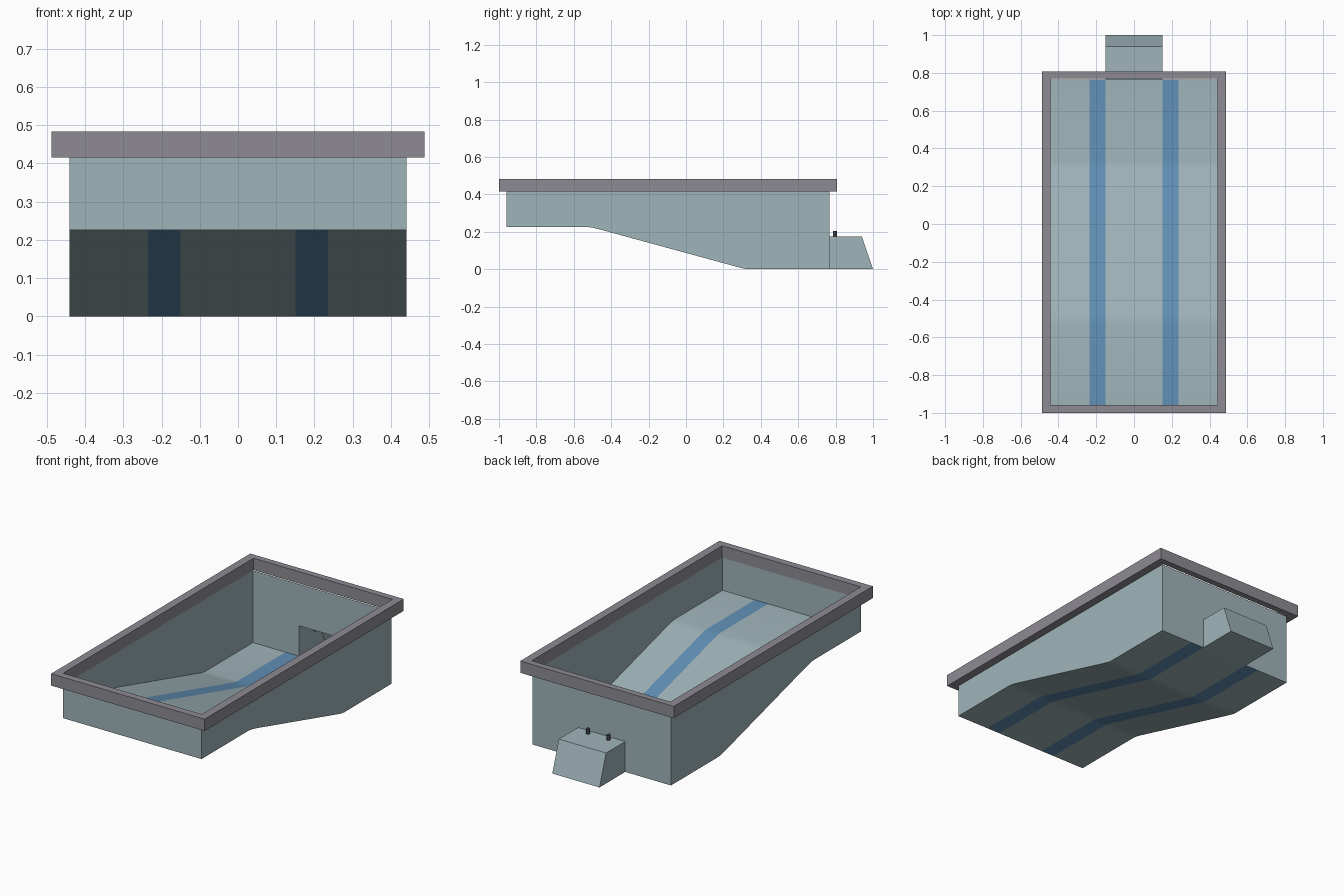
import bpy, bmesh

if "Cube" in bpy.data.objects:
    bpy.data.objects.remove(bpy.data.objects["Cube"])

def material(name, rgb):
    m = bpy.data.materials.new(name)
    m.diffuse_color = (*rgb, 1)
    m.use_nodes = True
    m.node_tree.nodes["Principled BSDF"].inputs["Base Color"].default_value = m.diffuse_color
    return m

TILE = material("pale_tile", (0.35, 0.46, 0.49))
LANE = material("lane_blue", (0.12, 0.28, 0.47))
STONE = material("coping_stone", (0.27, 0.26, 0.29))
METAL = material("dark_metal", (0.06, 0.07, 0.08))

def build(name, faces, mats, slots=None):
    """Make one welded object from polygons given as lists of points."""
    bm = bmesh.new()
    for i, pts in enumerate(faces):
        f = bm.faces.new([bm.verts.new(p) for p in pts])
        f.material_index = slots[i] if slots else 0
    bmesh.ops.remove_doubles(bm, verts=bm.verts, dist=1e-5)
    bmesh.ops.recalc_face_normals(bm, faces=bm.faces)
    me = bpy.data.meshes.new(name)
    bm.to_mesh(me)
    bm.free()
    for m in mats:
        me.materials.append(m)
    ob = bpy.data.objects.new(name, me)
    bpy.context.collection.objects.link(ob)
    return ob

W, Y0, Y1 = 0.441, -0.961, 0.766      # basin half width, front, back
RIM_Z, TOP = 0.415, 0.483
AW, AH = 0.15, 0.175                  # pump recess half width, height

# Floor profile (y, z): shallow end, softened bends, slope, deep end
floor = [(Y0, 0.226), (-0.53, 0.226), (-0.50, 0.222), (-0.47, 0.215),
         (0.285, 0.009), (0.31, 0.003), (0.335, 0), (Y1, 0)]

# Floor with two blue lane stripes
cols = [-W, -0.235, -0.15, 0.15, 0.235, W]
faces, slots = [], []
for i, (a, b) in enumerate(zip(cols, cols[1:])):
    for (ya, za), (yb, zb) in zip(floor, floor[1:]):
        faces.append([(a, ya, za), (b, ya, za), (b, yb, zb), (a, yb, zb)])
        slots.append(i % 2)
pool_floor = build("pool_floor", faces, [TILE, LANE], slots)
for v in (pool_floor,):
    if v.data.polygons[0].normal.z < 0:
        v.data.flip_normals()
    v.data.shade_smooth()

# Walls: sides follow the floor, back wall is notched around the recess
sides = [[(s * W, y, z) for y, z in floor + [(Y1, RIM_Z), (Y0, RIM_Z)]] for s in (-1, 1)]
front = [(-W, Y0, 0.226), (W, Y0, 0.226), (W, Y0, RIM_Z), (-W, Y0, RIM_Z)]
back = [[(s * W, Y1, 0), (s * AW, Y1, 0), (s * AW, Y1, AH), (s * AW, Y1, RIM_Z),
         (s * W, Y1, RIM_Z)] for s in (-1, 1)]
back.append([(-AW, Y1, AH), (AW, Y1, AH), (AW, Y1, RIM_Z), (-AW, Y1, RIM_Z)])
build("pool_walls", sides + [front] + back, [TILE])

# Recess behind the deep end, open towards the basin, with sloped back
prof = [(Y1, 0), (1.0, 0), (0.94, AH), (Y1, AH)]
faces = [[(s * AW, y, z) for y, z in prof] for s in (-1, 1)]
for (ya, za), (yb, zb) in zip(prof, prof[1:]):
    faces.append([(-AW, ya, za), (AW, ya, za), (AW, yb, zb), (-AW, yb, zb)])
build("pump_recess", faces, [TILE])

# Coping rim: rectangular section swept round the basin
def ring(w, y0, y1, z):
    return [(-w, y0, z), (w, y0, z), (w, y1, z), (-w, y1, z)]

OUT = (0.488, -1.0, 0.808)
INN = (W, Y0 + 0.003, Y1 + 0.005)
loops = [ring(*OUT, RIM_Z), ring(*OUT, TOP), ring(*INN, TOP), ring(*INN, RIM_Z)]
faces = []
for k in range(4):
    a, b = loops[k], loops[(k + 1) % 4]
    for i in range(4):
        j = (i + 1) % 4
        faces.append([a[i], a[j], b[j], b[i]])
build("coping_rim", faces, [STONE])

# Two pipe stubs through the recess roof
for side, x in (("left", -0.065), ("right", 0.065)):
    bpy.ops.mesh.primitive_cylinder_add(vertices=12, radius=0.011, depth=0.045,
                                        location=(x, 0.797, 0.181))
    pipe = bpy.context.object
    pipe.name = "pipe_stub_" + side
    pipe.data.materials.append(METAL)
    bpy.ops.object.shade_smooth_by_angle()
